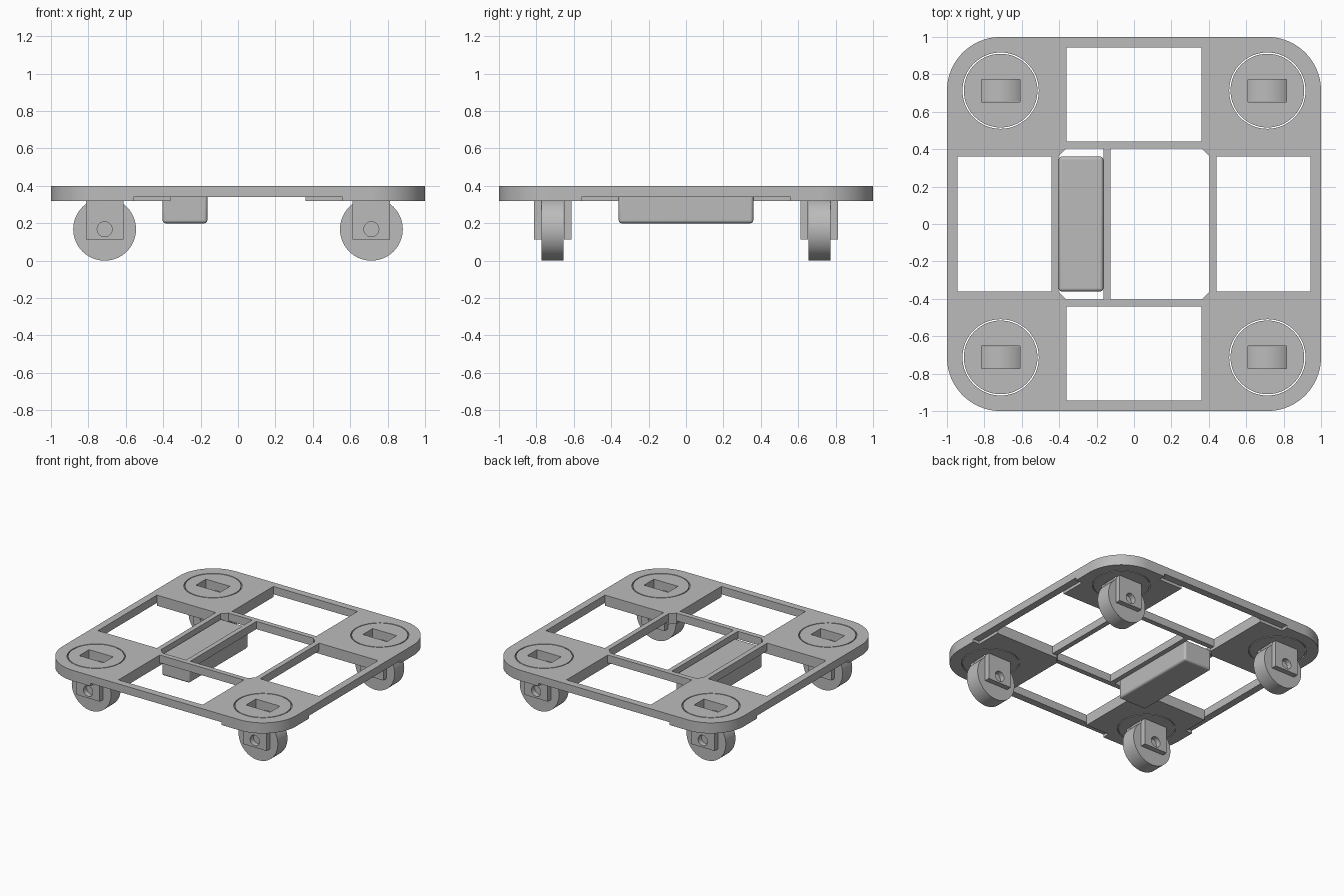
import bpy
import bmesh
from math import cos, sin, pi
from mathutils import Vector

cube = bpy.data.objects.get("Cube")
if cube:
    bpy.data.objects.remove(cube, do_unlink=True)

grey = bpy.data.materials.new("mid grey")
grey.use_nodes = True
colour = (0.5, 0.5, 0.5, 1)
grey.diffuse_color = colour
grey.node_tree.nodes["Principled BSDF"].inputs["Base Color"].default_value = colour

TOP, PAD, BAR = 0.4, 0.318, 0.34    # deck top, corner underside, bar underside
C = 0.713                           # caster offset from the centre
AXLE = 0.168


def prism(name, outline, z0, z1):
    """Extrude a flat outline upwards from z0 to z1."""
    bm = bmesh.new()
    face = bm.faces.new([bm.verts.new((x, y, z0)) for x, y in outline])
    new = bmesh.ops.extrude_face_region(bm, geom=[face])["geom"]
    bmesh.ops.translate(bm, vec=(0, 0, z1 - z0),
                        verts=[v for v in new if isinstance(v, bmesh.types.BMVert)])
    bmesh.ops.recalc_face_normals(bm, faces=bm.faces)
    mesh = bpy.data.meshes.new(name)
    bm.to_mesh(mesh)
    bm.free()
    mesh.materials.append(grey)
    ob = bpy.data.objects.new(name, mesh)
    bpy.context.collection.objects.link(ob)
    return ob


def rounded(half, r, steps):
    """Square outline with rounded corners; one step gives a chamfer."""
    pts = []
    for q, (sx, sy) in enumerate(((1, 1), (-1, 1), (-1, -1), (1, -1))):
        for i in range(steps + 1):
            a = (q + i / steps) * pi / 2
            pts.append((sx * (half - r) + r * cos(a), sy * (half - r) + r * sin(a)))
    return pts


def rect(x0, x1, y0, y1):
    return [(x0, y0), (x1, y0), (x1, y1), (x0, y1)]


def circle(x, y, r, n=64):
    return [(x + r * cos(2 * pi * i / n), y + r * sin(2 * pi * i / n)) for i in range(n)]


def upright(ob, centre):
    """Turn a prism's axis to y and move it into place."""
    for v in ob.data.vertices:
        x, y, z = v.co
        v.co = Vector((x, -z, y)) + Vector(centre)
    return ob


def cut(ob, cutter):
    mod = ob.modifiers.new("cut", "BOOLEAN")
    mod.operation = "DIFFERENCE"
    mod.solver = "EXACT"
    mod.object = cutter
    bpy.context.view_layer.objects.active = ob
    bpy.ops.object.modifier_apply(modifier=mod.name)
    bpy.data.objects.remove(cutter, do_unlink=True)


def smooth(ob):
    bpy.ops.object.select_all(action="DESELECT")
    ob.select_set(True)
    bpy.context.view_layer.objects.active = ob
    bpy.ops.object.shade_smooth_by_angle()


# Deck: rounded slab with relieved underside, four windows and a centre opening
deck = prism("deck", rounded(1, 0.287, 20), PAD, TOP)
for relief in (rect(-0.36, 0.36, -1.1, 1.1), rect(-1.1, 1.1, -0.36, 0.36)):
    cut(deck, prism("relief", relief, 0.2, BAR))
for s in (-1, 1):
    a, b = sorted((s * 0.945, s * 1.1))
    cut(deck, prism("rim_notch", rect(-0.56, 0.56, a, b), 0.2, BAR))
    cut(deck, prism("rim_notch", rect(a, b, -0.56, 0.56), 0.2, BAR))
    a, b = sorted((s * 0.442, s * 0.945))
    cut(deck, prism("window", rect(-0.36, 0.36, a, b), 0.1, 0.6))
    cut(deck, prism("window", rect(a, b, -0.36, 0.36), 0.1, 0.6))
cut(deck, prism("centre_opening", rounded(0.403, 0.04, 1), 0.1, 0.6))

# Four casters, each on a turntable disc set into the deck
for sx in (-1, 1):
    for sy in (-1, 1):
        x, y = sx * C, sy * C
        side = ("back" if sy > 0 else "front") + ("_left" if sx > 0 else "_right")
        cut(deck, prism("disc_hole", circle(x, y, 0.204), 0.1, 0.6))
        disc = prism(side + "_disc", circle(x, y, 0.197), PAD, TOP)
        cut(disc, prism("slot", rect(x - 0.103, x + 0.103, y - 0.06, y + 0.06), 0.1, 0.6))
        smooth(disc)
        wheel = upright(prism(side + "_wheel", circle(0, 0, 0.168), -0.059, 0.059),
                        (x, y, AXLE))
        smooth(wheel)
        for k, label in ((-1, "_outer_fork"), (1, "_inner_fork")):
            a, b = sorted((y + k * 0.06, y + k * 0.1))
            fork = prism(side + label, rect(x - 0.1, x + 0.1, a, b), 0.114, PAD)
            cut(fork, upright(prism("axle_hole", circle(0, 0, 0.04, 32), -0.2, 0.2),
                              (x, y, AXLE)))
            smooth(fork)
smooth(deck)

# Divider bar across the centre opening
prism("divider_bar", rect(-0.162, -0.125, -0.403, 0.403), BAR, TOP)

# Box hung beside the divider, with softened edges
box = prism("hanging_box", rect(-0.403, -0.164, -0.36, 0.36), 0.2, 0.365)
bevel = box.modifiers.new("soft_edges", "BEVEL")
bevel.width = 0.016
bevel.segments = 4
smooth(box)
